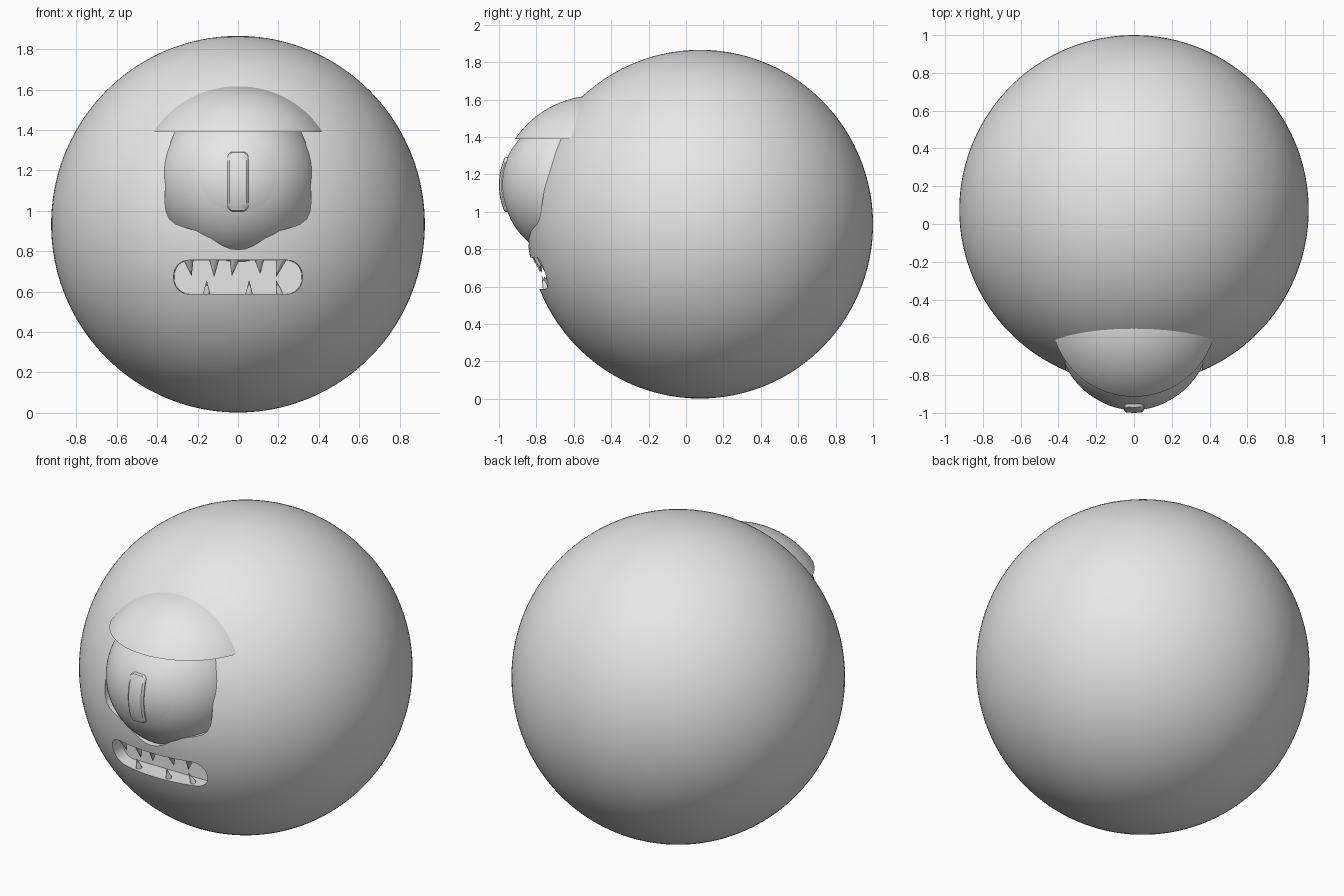
import bpy, bmesh, math
from mathutils import Vector, Matrix

if "Cube" in bpy.data.objects:
    bpy.data.objects.remove(bpy.data.objects["Cube"])

grey = bpy.data.materials.new("light grey")
grey.diffuse_color = (0.8, 0.8, 0.8, 1)
grey.use_nodes = True
grey.node_tree.nodes["Principled BSDF"].inputs["Base Color"].default_value = grey.diffuse_color

HC, HR = Vector((0, 0.075, 0.934)), Vector((0.925, 0.925, 0.932))   # head ellipsoid
EC, ER = Vector((0, -0.58, 1.14)), 0.4                              # eyeball
IC, IR = Vector((0, -0.618, 1.145)), 0.367                          # iris dome


def make(name, bm, angle=30):
    bmesh.ops.recalc_face_normals(bm, faces=bm.faces)
    me = bpy.data.meshes.new(name)
    bm.to_mesh(me)
    bm.free()
    ob = bpy.data.objects.new(name, me)
    bpy.context.collection.objects.link(ob)
    me.materials.append(grey)
    smooth(ob, angle)
    return ob


def smooth(ob, angle=30):
    bpy.ops.object.select_all(action='DESELECT')
    ob.select_set(True)
    bpy.context.view_layer.objects.active = ob
    bpy.ops.object.shade_smooth_by_angle(angle=math.radians(angle))


def ball(c, r, u, v, facing_front=False):
    bm = bmesh.new()
    bmesh.ops.create_uvsphere(bm, u_segments=u, v_segments=v, radius=1)
    if facing_front:
        bmesh.ops.rotate(bm, verts=bm.verts, matrix=Matrix.Rotation(math.pi / 2, 3, 'X'))
    bmesh.ops.scale(bm, verts=bm.verts, vec=Vector(r))
    bmesh.ops.translate(bm, verts=bm.verts, vec=c)
    return bm


def keep_side(bm, point, normal):
    """Cut away everything on the normal side and close the hole."""
    geom = bm.verts[:] + bm.edges[:] + bm.faces[:]
    res = bmesh.ops.bisect_plane(bm, geom=geom, plane_co=point, plane_no=normal, clear_outer=True)
    edges = [e for e in res["geom_cut"] if isinstance(e, bmesh.types.BMEdge)]
    bmesh.ops.contextual_create(bm, geom=edges)


def carve(ob, name, outline, back, shrink=1.0, cz=0):
    """Cut a front-facing outline (x, z) into ob as far as y = back."""
    bm = bmesh.new()
    front = [bm.verts.new((x, -1.2, z)) for x, z in outline]
    rear = [bm.verts.new((x * shrink, back, cz + (z - cz) * shrink)) for x, z in outline]
    bm.faces.new(front)
    bm.faces.new(rear)
    n = len(outline)
    for i in range(n):
        bm.faces.new((front[i], front[(i + 1) % n], rear[(i + 1) % n], rear[i]))
    cutter = make(name, bm)
    mod = ob.modifiers.new("cut", 'BOOLEAN')
    mod.operation, mod.solver, mod.object = 'DIFFERENCE', 'EXACT', cutter
    bpy.context.view_layer.objects.active = ob
    bpy.ops.object.modifier_apply(modifier=mod.name)
    bpy.data.objects.remove(cutter)


def head_y(x, z):
    k = 1 - (x / HR.x) ** 2 - ((z - HC.z) / HR.z) ** 2
    return HC.y - HR.y * math.sqrt(k)


# round head
head = make("head", ball(HC, HR, 128, 80))

# shield-shaped eye socket
half = [(0.04, 0.813), (0.08, 0.83), (0.14, 0.868), (0.2, 0.9), (0.26, 0.917), (0.31, 0.935),
        (0.34, 0.96), (0.357, 1.0), (0.362, 1.05), (0.358, 1.15), (0.35, 1.25), (0.333, 1.34),
        (0.3, 1.42), (0.2, 1.49)]
socket = [(0, 0.808)] + half + [(-x, z) for x, z in reversed(half)]
carve(head, "socket_cutter", socket, -0.5)

# wide mouth with rounded ends
mouth = []
for sx, sz, a0 in ((1, 1, 0), (-1, 1, 90), (-1, -1, 180), (1, -1, 270)):
    for i in range(9):
        a = math.radians(a0 + i * 11.25)
        mouth.append((sx * 0.255 + 0.08 * math.cos(a), 0.672 + sz * 0.008 + 0.08 * math.sin(a)))
carve(head, "mouth_cutter", mouth, -0.66, 0.94, 0.672)
smooth(head)

# eyeball
make("eyeball", ball(EC, (ER, ER, ER), 64, 40, True))

# iris dome, only the front cap
bm = ball(IC, (IR, IR, IR), 64, 40, True)
keep_side(bm, (0, -0.92, 0), (0, 1, 0))
make("iris", bm)

# slit pupil: rounded bar following the iris
bm = bmesh.new()
rows, N, H, W, C = [], 24, 0.148, 0.052, 0.03
for i in range(N + 1):
    dz = -H * math.cos(math.pi * i / N)
    over = max(0, abs(dz) - (H - C))
    w = W - C + math.sqrt(max(0, C * C - over * over))
    row = []
    for f, off in ((-1, -0.025), (-1, 0.006), (-0.8, 0.015), (0, 0.015), (0.8, 0.015), (1, 0.006), (1, -0.025)):
        x = f * w
        if i in (0, N):
            off = -0.025
        elif i in (1, N - 1):
            off = min(off, 0.006)
        y = IC.y - math.sqrt(IR ** 2 - x * x - dz * dz) - off
        row.append(bm.verts.new((x, y, IC.z + dz)))
    rows.append(row)
for a, b in zip(rows, rows[1:]):
    for j in range(6):
        bm.faces.new((a[j], a[j + 1], b[j + 1], b[j]))
make("pupil", bm, 40)

# heavy upper eyelid with a flat lower edge
bm = ball(Vector((0, -0.473, 1.093)), (0.533, 0.533, 0.53), 96, 64)
keep_side(bm, (0, 0, 1.39), (0, 0, -1))
make("eyelid", bm)


# pointed teeth
def tooth(name, x, z0, z1, r, lean):
    base = Vector((x, head_y(x, z0) + 0.035, z0))
    tip = Vector((x + lean, head_y(x, z1) + 0.035, z1))
    d = tip - base
    bm = bmesh.new()
    bmesh.ops.create_cone(bm, cap_ends=True, segments=8, radius1=r, radius2=0.001, depth=d.length)
    rot = d.to_track_quat('Z', 'Y').to_matrix().to_4x4()
    bmesh.ops.transform(bm, verts=bm.verts, matrix=Matrix.Translation((base + tip) / 2) @ rot)
    make(name, bm, 50)


for x, length, lean in ((-0.245, 0.085, 0.015), (-0.118, 0.09, 0), (-0.018, 0.085, -0.012),
                        (0.105, 0.075, 0.005), (0.215, 0.09, -0.025)):
    tooth("upper_tooth", x, 0.765, 0.765 - length, 0.027, lean)
for x, lean in ((-0.155, 0), (0.055, 0), (0.205, -0.015)):
    tooth("lower_tooth", x, 0.59, 0.655, 0.018, lean)
